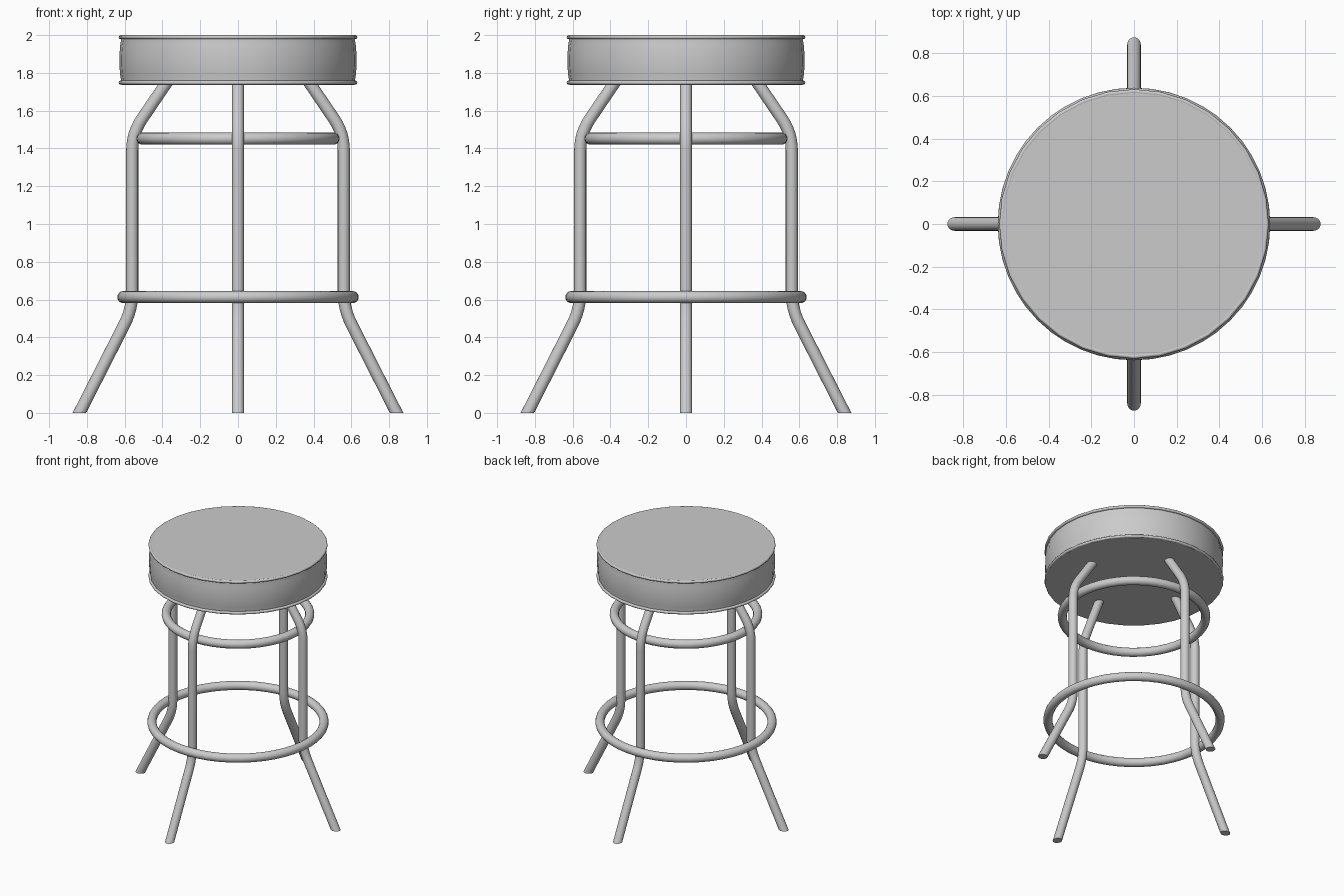
import bpy, bmesh, math
from mathutils import Vector

cube = bpy.data.objects.get("Cube")
if cube:
    bpy.data.objects.remove(cube, do_unlink=True)

# One plain grey for everything
grey = bpy.data.materials.new("plain grey")
grey.use_nodes = True
colour = (0.6, 0.6, 0.6, 1)
grey.diffuse_color = colour
grey.node_tree.nodes["Principled BSDF"].inputs["Base Color"].default_value = colour


def finish(obj, name, angle=40):
    obj.name = obj.data.name = name
    obj.data.materials.clear()
    obj.data.materials.append(grey)
    bpy.ops.object.select_all(action="DESELECT")
    obj.select_set(True)
    bpy.context.view_layer.objects.active = obj
    bpy.ops.object.shade_smooth_by_angle(angle=math.radians(angle))
    return obj


def ring(name, major, minor, z, sides=16, segments=48):
    bpy.ops.mesh.primitive_torus_add(major_radius=major, minor_radius=minor, location=(0, 0, z),
                                     major_segments=segments, minor_segments=sides)
    return finish(bpy.context.object, name)


def lathe(name, profile, segments=32):
    bm = bmesh.new()
    verts = [bm.verts.new((r, 0, z)) for r, z in profile]
    edges = [bm.edges.new(pair) for pair in zip(verts, verts[1:])]
    bmesh.ops.spin(bm, geom=verts + edges, cent=(0, 0, 0), axis=(0, 0, 1),
                   angle=math.tau, steps=segments)
    bmesh.ops.remove_doubles(bm, verts=bm.verts, dist=0.0005)
    bmesh.ops.recalc_face_normals(bm, faces=bm.faces)
    mesh = bpy.data.meshes.new(name)
    bm.to_mesh(mesh)
    bm.free()
    obj = bpy.data.objects.new(name, mesh)
    bpy.context.collection.objects.link(obj)
    return finish(obj, name)


def rounded_path(corners, reach, steps=6):
    """Replace each inner corner with a short curve."""
    pts = [Vector(c) for c in corners]
    path = [pts[0]]
    for a, b, c in zip(pts, pts[1:], pts[2:]):
        start = b + (a - b).normalized() * reach
        end = b + (c - b).normalized() * reach
        for i in range(steps + 1):
            t = i / steps
            path.append(start * (1 - t) ** 2 + b * 2 * t * (1 - t) + end * t * t)
    return path + [pts[-1]]


def tube(name, path, radius):
    curve = bpy.data.curves.new(name, "CURVE")
    curve.dimensions = "3D"
    curve.bevel_depth = radius
    curve.bevel_resolution = 6
    curve.use_fill_caps = True
    spline = curve.splines.new("POLY")
    spline.points.add(len(path) - 1)
    for point, co in zip(spline.points, path):
        point.co = (*co, 1)
    obj = bpy.data.objects.new(name, curve)
    bpy.context.collection.objects.link(obj)
    bpy.ops.object.select_all(action="DESELECT")
    obj.select_set(True)
    bpy.context.view_layer.objects.active = obj
    bpy.ops.object.convert(target="MESH")
    # Trim the foot flat on the floor
    obj = bpy.context.object
    bm = bmesh.new()
    bm.from_mesh(obj.data)
    bmesh.ops.remove_doubles(bm, verts=bm.verts, dist=0.0001)
    cut = bmesh.ops.bisect_plane(bm, geom=bm.verts[:] + bm.edges[:] + bm.faces[:],
                                 plane_co=(0, 0, 0), plane_no=(0, 0, -1), clear_outer=True)
    rim = [e for e in cut["geom_cut"] if isinstance(e, bmesh.types.BMEdge)]
    bmesh.ops.contextual_create(bm, geom=rim)
    bmesh.ops.recalc_face_normals(bm, faces=bm.faces)
    bm.to_mesh(obj.data)
    bm.free()
    return finish(obj, name)


# Cushion with slightly bulging sides
cushion = [(0, 1.737), (0.618, 1.737), (0.618, 1.755), (0.624, 1.79), (0.628, 1.84),
           (0.628, 1.89), (0.624, 1.945), (0.618, 1.98), (0.618, 1.998), (0, 1.998)]
lathe("seat_cushion", cushion)
ring("seat_top_piping", 0.621, 0.011, 1.989, sides=10, segments=32)
ring("seat_bottom_piping", 0.621, 0.011, 1.748, sides=10, segments=32)

# Bent legs, one on each side
leg_shape = [(0.86, -0.04), (0.56, 0.55), (0.56, 1.48), (0.36, 1.775)]
sides = {"left": (1, 0), "back": (0, 1), "right": (-1, 0), "front": (0, -1)}
for side, (dx, dy) in sides.items():
    corners = [(r * dx, r * dy, z) for r, z in leg_shape]
    tube(side + "_leg", rounded_path(corners, 0.09), 0.032)

# Brace ring inside the legs and foot ring outside them
ring("upper_brace_ring", 0.506, 0.032, 1.452)
ring("foot_ring", 0.607, 0.032, 0.613)
